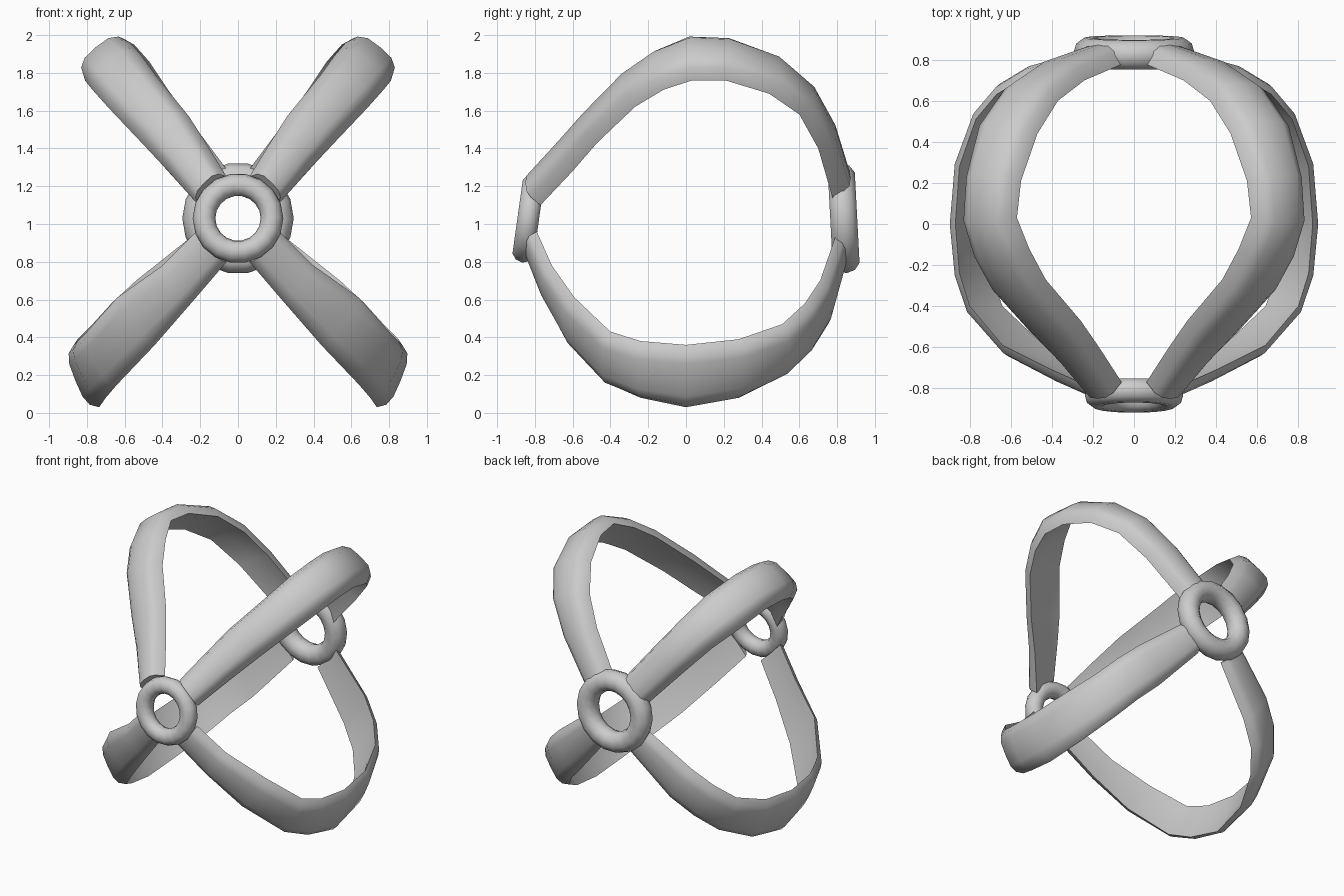
import bpy, bmesh, math
from mathutils import Vector

if "Cube" in bpy.data.objects:
    bpy.data.objects.remove(bpy.data.objects["Cube"])


def shade(ob, angle):
    bpy.ops.object.select_all(action='DESELECT')
    ob.select_set(True)
    bpy.context.view_layer.objects.active = ob
    bpy.ops.object.shade_smooth_by_angle(angle=math.radians(angle))


def ring(name, y, z, major, minor, tilt):
    bpy.ops.mesh.primitive_torus_add(
        location=(0, y, z), rotation=(math.radians(90 + tilt), 0, 0),
        major_radius=major, minor_radius=minor,
        major_segments=18, minor_segments=10)
    ob = bpy.context.object
    ob.name = name
    shade(ob, 60)


def strap(name, stations, thick):
    """Loft a D-shaped band; each station is y, then x,z of both inner edges."""
    edge_a = [Vector((s[1], s[0], s[2])) for s in stations]
    edge_b = [Vector((s[3], s[0], s[4])) for s in stations]
    mids = [(a + b) / 2 for a, b in zip(edge_a, edge_b)]
    # cross-section: fraction across the band, fraction of thickness outward
    profile = [(0, 0), (0.09, 0.7), (0.24, 1), (0.5, 1.06), (0.76, 1),
               (0.91, 0.7), (1, 0), (0.5, 0.2)]
    bm = bmesh.new()
    rows = []
    last = len(mids) - 1
    for i, (a, b, m) in enumerate(zip(edge_a, edge_b, mids)):
        tangent = mids[min(i + 1, last)] - mids[max(i - 1, 0)]
        n = tangent.cross(b - a).normalized()
        if n.dot(m - Vector((0, 0, 1.03))) < 0:
            n = -n
        rows.append([bm.verts.new(a.lerp(b, u) + n * v * thick) for u, v in profile])
    k = len(profile)
    for r, q in zip(rows, rows[1:]):
        for j in range(k):
            bm.faces.new((r[j], r[(j + 1) % k], q[(j + 1) % k], q[j]))
    bm.faces.new(rows[0])
    bm.faces.new(rows[-1])
    bmesh.ops.recalc_face_normals(bm, faces=bm.faces)
    me = bpy.data.meshes.new(name)
    bm.to_mesh(me)
    bm.free()
    ob = bpy.data.objects.new(name, me)
    bpy.context.collection.objects.link(ob)
    shade(ob, 60)
    # the left strap mirrors the right one
    ob.modifiers.new("mirror", 'MIRROR')


# rings where the straps meet
ring("front_ring", -0.835, 1.03, 0.18, 0.06, -8)
ring("back_ring", 0.835, 1.03, 0.22, 0.075, 3)

# upper pair of straps
strap("upper_straps", [
    (-0.77, 0.06, 1.25, 0.21, 1.10), (-0.60, 0.17, 1.43, 0.37, 1.28),
    (-0.47, 0.26, 1.57, 0.51, 1.43), (-0.27, 0.43, 1.78, 0.69, 1.62),
    (-0.12, 0.51, 1.89, 0.77, 1.71), (0.03, 0.57, 1.96, 0.81, 1.76),
    (0.21, 0.55, 1.95, 0.80, 1.76), (0.44, 0.47, 1.86, 0.75, 1.69),
    (0.60, 0.37, 1.71, 0.64, 1.58), (0.70, 0.24, 1.53, 0.48, 1.40),
    (0.79, 0.03, 1.25, 0.20, 1.09)], 0.095)

# lower pair of straps, wider and thinner
strap("lower_straps", [
    (-0.79, 0.06, 0.80, 0.22, 0.96), (-0.71, 0.24, 0.59, 0.40, 0.78),
    (-0.59, 0.44, 0.36, 0.64, 0.61), (-0.40, 0.64, 0.15, 0.80, 0.43),
    (-0.24, 0.70, 0.08, 0.85, 0.38), (0.00, 0.735, 0.03, 0.87, 0.36),
    (0.28, 0.70, 0.08, 0.85, 0.39), (0.51, 0.60, 0.20, 0.77, 0.47),
    (0.63, 0.50, 0.32, 0.67, 0.58), (0.71, 0.37, 0.45, 0.54, 0.70),
    (0.79, 0.10, 0.76, 0.25, 0.93)], 0.06)
